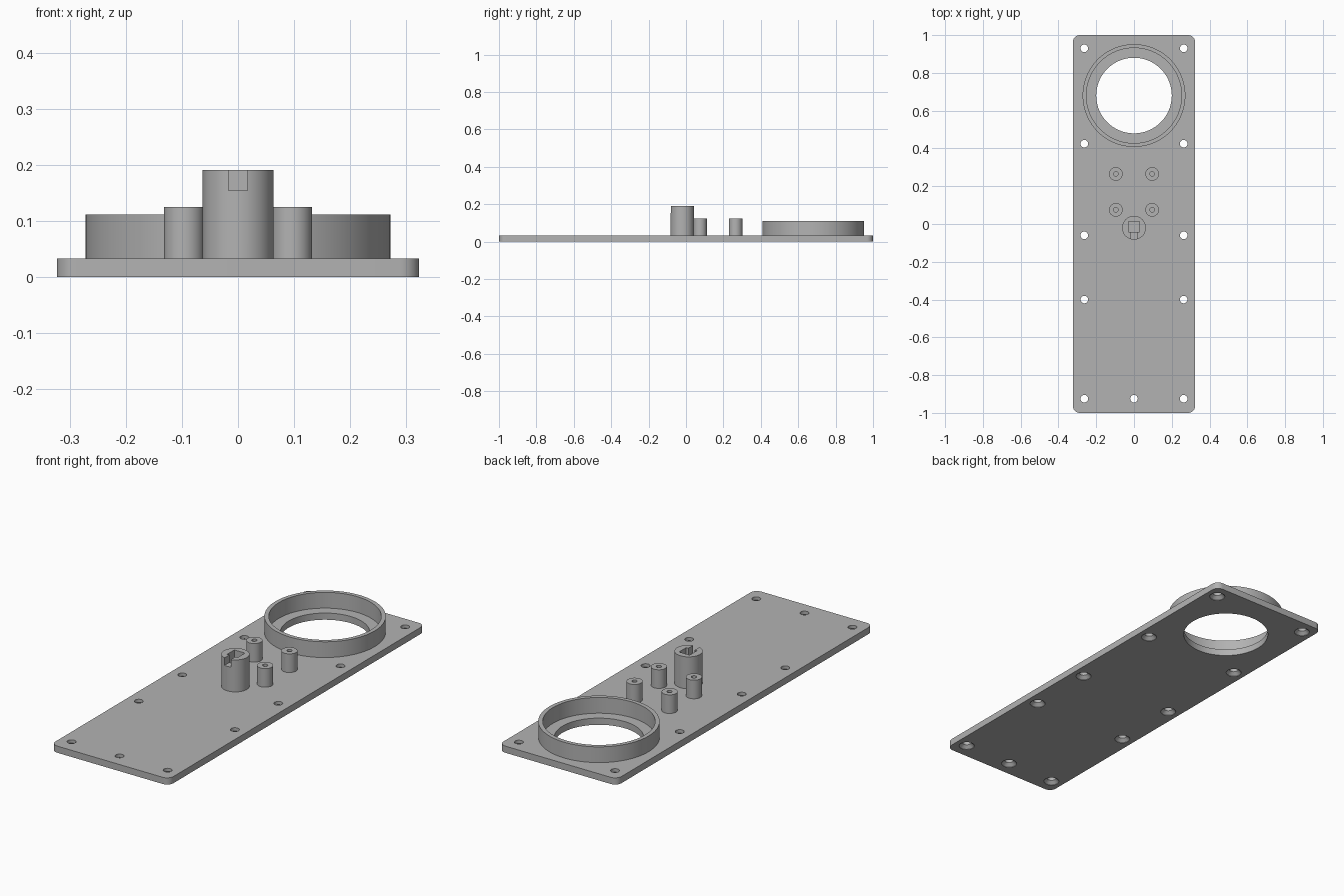
import bpy, bmesh, math

if "Cube" in bpy.data.objects:
    bpy.data.objects.remove(bpy.data.objects["Cube"])

T = 0.033  # plate thickness
grey = bpy.data.materials.new("plain grey")
grey.diffuse_color = (0.45, 0.45, 0.45, 1)
grey.use_nodes = True
grey.node_tree.nodes["Principled BSDF"].inputs["Base Color"].default_value = grey.diffuse_color


def finish(name, bm):
    bmesh.ops.recalc_face_normals(bm, faces=bm.faces)
    me = bpy.data.meshes.new(name)
    bm.to_mesh(me)
    bm.free()
    me.materials.append(grey)
    ob = bpy.data.objects.new(name, me)
    bpy.context.collection.objects.link(ob)
    return ob


def activate(ob):
    bpy.ops.object.select_all(action='DESELECT')
    ob.select_set(True)
    bpy.context.view_layer.objects.active = ob


def smooth(ob):
    activate(ob)
    bpy.ops.object.shade_smooth_by_angle(angle=math.radians(30))


def lathe(bm, profile, cx, cy, n, closed=False):
    """Spin (radius, z) points about a vertical axis; cap open ends."""
    rings = [[bm.verts.new((cx + r * math.cos(2 * math.pi * i / n),
                            cy + r * math.sin(2 * math.pi * i / n), z))
              for i in range(n)] for r, z in profile]
    pairs = list(zip(rings, rings[1:]))
    if closed:
        pairs.append((rings[-1], rings[0]))
    else:
        bm.faces.new(rings[0])
        bm.faces.new(rings[-1])
    for a, b in pairs:
        for i in range(n):
            j = (i + 1) % n
            bm.faces.new((a[i], a[j], b[j], b[i]))


def box(name, x0, x1, y0, y1, z0, z1):
    bm = bmesh.new()
    bmesh.ops.create_cube(bm, size=1)
    for v in bm.verts:
        v.co = ((x0 + x1) / 2 + v.co.x * (x1 - x0),
                (y0 + y1) / 2 + v.co.y * (y1 - y0),
                (z0 + z1) / 2 + v.co.z * (z1 - z0))
    return finish(name, bm)


def cut(ob, cutter):
    activate(ob)
    mod = ob.modifiers.new("cut", 'BOOLEAN')
    mod.operation = 'DIFFERENCE'
    mod.solver = 'EXACT'
    mod.object = cutter
    bpy.ops.object.modifier_apply(modifier=mod.name)
    bpy.data.objects.remove(cutter)


# Base plate with rounded corners
bm = bmesh.new()
W, L, R = 0.323, 1.0, 0.035
outline = []
for k, (sx, sy) in enumerate([(1, 1), (-1, 1), (-1, -1), (1, -1)]):
    for i in range(9):
        a = math.pi / 2 * (k + i / 8)
        outline.append((sx * (W - R) + R * math.cos(a),
                        sy * (L - R) + R * math.sin(a)))
bottom = bm.faces.new([bm.verts.new((x, y, 0)) for x, y in outline])
ext = bmesh.ops.extrude_face_region(bm, geom=[bottom], use_keep_orig=True)
for g in ext["geom"]:
    if isinstance(g, bmesh.types.BMVert):
        g.co.z = T
plate = finish("base_plate", bm)

# Large opening and countersunk screw holes
bm = bmesh.new()
lathe(bm, [(0.2, -0.05), (0.2, 0.1)], 0, 0.68, 96)
holes = [(s * 0.263, y) for s in (-1, 1) for y in (0.93, 0.425, -0.06, -0.4, -0.925)]
for x, y in holes + [(0, -0.925)]:
    lathe(bm, [(0.036, -0.02), (0.036, 0.002), (0.02, 0.017), (0.02, 0.06)], x, y, 32)
cut(plate, finish("hole_cutter", bm))
smooth(plate)

# Raised collar around the opening
bm = bmesh.new()
lathe(bm, [(0.252, T), (0.272, T), (0.272, 0.111), (0.252, 0.111)], 0, 0.68, 96, True)
smooth(finish("round_collar", bm))

# Four hollow standoffs
for i, (x, y) in enumerate([(x, y) for x in (-0.096, 0.096) for y in (0.075, 0.265)]):
    bm = bmesh.new()
    lathe(bm, [(0.012, T), (0.036, T), (0.036, 0.125), (0.012, 0.125)], x, y, 40, True)
    smooth(finish(f"standoff_{i + 1}", bm))

# Central post with square socket and front slot
bm = bmesh.new()
lathe(bm, [(0.063, T - 0.005), (0.063, 0.191)], 0, -0.02, 64)
post = finish("socket_post", bm)
cut(post, box("socket_cutter", -0.029, 0.029, -0.043, 0.013, T + 0.002, 0.25))
cut(post, box("slot_cutter", -0.017, 0.017, -0.12, -0.03, 0.154, 0.25))
smooth(post)
